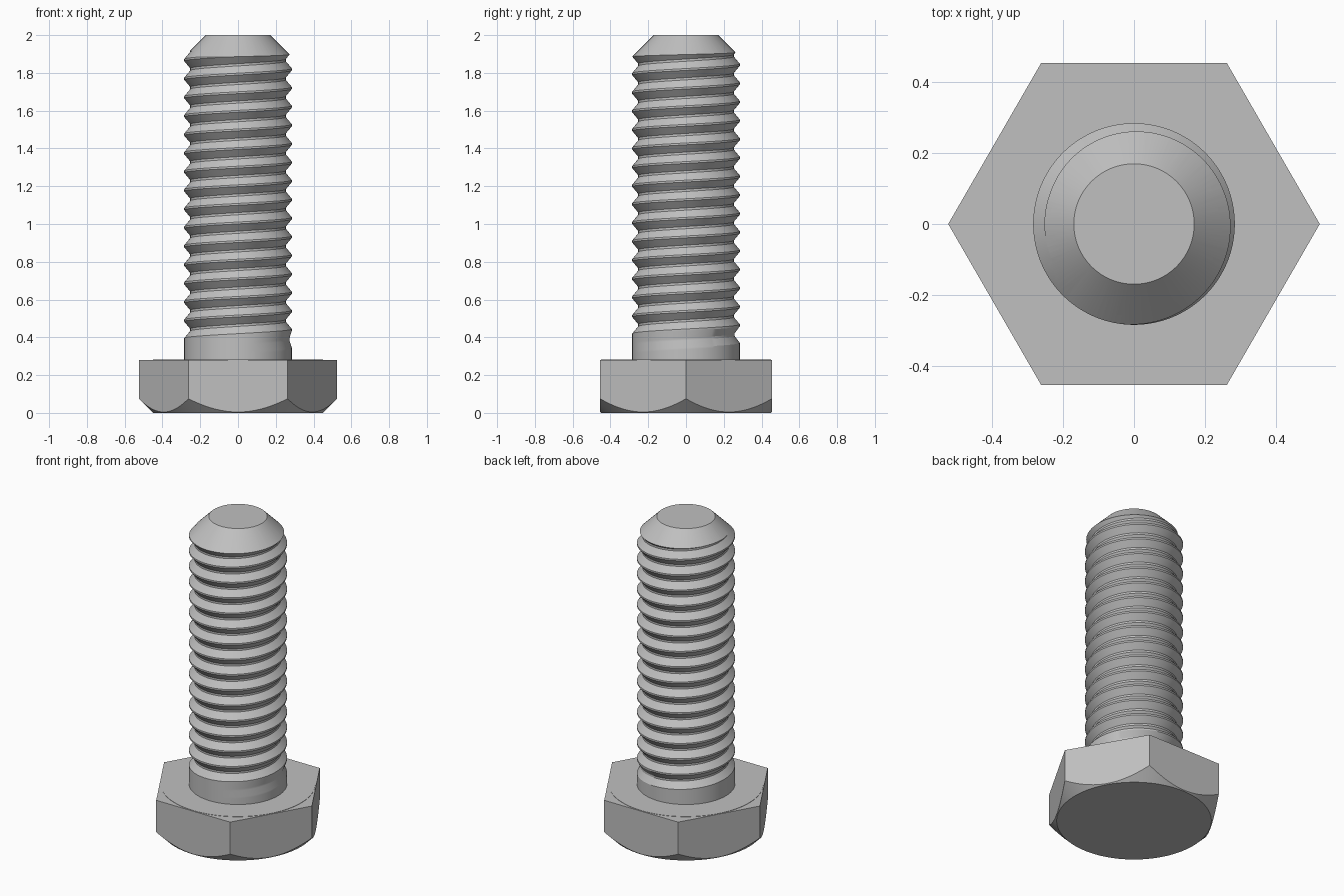
import bpy, bmesh, math

if "Cube" in bpy.data.objects:
    bpy.data.objects.remove(bpy.data.objects["Cube"], do_unlink=True)

# One steel material
steel = bpy.data.materials.new("steel_grey")
steel.use_nodes = True
COLOR = (0.53, 0.53, 0.53, 1)
steel.diffuse_color = COLOR
steel.node_tree.nodes["Principled BSDF"].inputs["Base Color"].default_value = COLOR


def to_object(name, bm):
    bmesh.ops.recalc_face_normals(bm, faces=bm.faces[:])
    mesh = bpy.data.meshes.new(name)
    bm.to_mesh(mesh)
    bm.free()
    obj = bpy.data.objects.new(name, mesh)
    bpy.context.collection.objects.link(obj)
    mesh.materials.append(steel)
    return obj


def lathe(name, profile, sides):
    """Closed solid of revolution from (radius, z) points, bottom to top."""
    bm = bmesh.new()
    rings = []
    for r, z in profile:
        angles = [2 * math.pi * i / sides for i in range(sides)]
        rings.append([bm.verts.new((r * math.cos(a), r * math.sin(a), z)) for a in angles])
    for low, high in zip(rings, rings[1:]):
        for i in range(sides):
            j = (i + 1) % sides
            bm.faces.new((low[i], low[j], high[j], high[i]))
    bm.faces.new(rings[0])
    bm.faces.new(rings[-1])
    return to_object(name, bm)


def activate(obj):
    bpy.ops.object.select_all(action='DESELECT')
    obj.select_set(True)
    bpy.context.view_layer.objects.active = obj


def trim(obj, envelope):
    """Keep only what lies inside the envelope."""
    mod = obj.modifiers.new("trim", 'BOOLEAN')
    mod.operation = 'INTERSECT'
    mod.solver = 'EXACT'
    mod.object = envelope
    activate(obj)
    bpy.ops.object.modifier_apply(modifier=mod.name)
    bpy.data.objects.remove(envelope, do_unlink=True)


def smooth(obj, degrees):
    activate(obj)
    bpy.ops.object.shade_smooth_by_angle(angle=math.radians(degrees))


HEAD_TOP = 0.28
CREST, DEPTH, PITCH = 0.285, 0.032, 0.0985
SIDES, TURNS, START = 96, 21, 0.0945


# Threaded shank: a helical grid, four points per groove
def thread_point(row, col):
    turn, k = divmod(row, 4)
    centre = START + PITCH * (turn + col / SIDES)
    fade = min(1, max(0, (centre - 0.37) / 0.05))       # run-out near the head
    half = PITCH / 2 - 0.005
    offset = (-half, -0.006, 0.006, half)[k]
    r = CREST - (DEPTH * fade if k in (1, 2) else 0)
    a = 2 * math.pi * col / SIDES
    return (r * math.cos(a), r * math.sin(a), centre + offset)


bm = bmesh.new()
rows = TURNS * 4
columns = []
for col in range(SIDES):
    count = rows + 4 if col == 0 else rows
    columns.append([bm.verts.new(thread_point(row, col)) for row in range(count)])
for col in range(SIDES):
    here = columns[col]
    # the last column joins the first one a full turn higher
    there = columns[col + 1] if col + 1 < SIDES else columns[0][4:]
    for row in range(rows - 1):
        bm.faces.new((here[row], there[row], there[row + 1], here[row + 1]))
# the first column's spare top vertex is never joined
for v in [v for v in bm.verts if not v.link_faces]:
    bm.verts.remove(v)
open_edges = [e for e in bm.edges if e.is_boundary]
bottom = bm.verts.new((0, 0, 0))
top = bm.verts.new((0, 0, 2.4))
for e in open_edges:
    tip = bottom if e.verts[0].co.z < 1 else top
    bm.faces.new((e.verts[0], e.verts[1], tip))
shank = to_object("threaded_shank", bm)
trim(shank, lathe("shank_envelope", [(0.4, HEAD_TOP - 0.01), (0.4, 1.77), (0.17, 2.0)], SIDES))
smooth(shank, 25)

# Hexagonal head with a conical chamfer underneath
head = lathe("hex_head", [(0.525, -0.1), (0.525, HEAD_TOP)], 6)
trim(head, lathe("head_envelope", [(0.45, 0), (0.65, 0.2), (0.65, 0.5)], 128))
smooth(head, 25)

# Thin bearing face between head and shank
washer = lathe("bearing_face", [(0.45, HEAD_TOP - 0.01), (0.45, HEAD_TOP + 0.002)], 96)
smooth(washer, 30)
